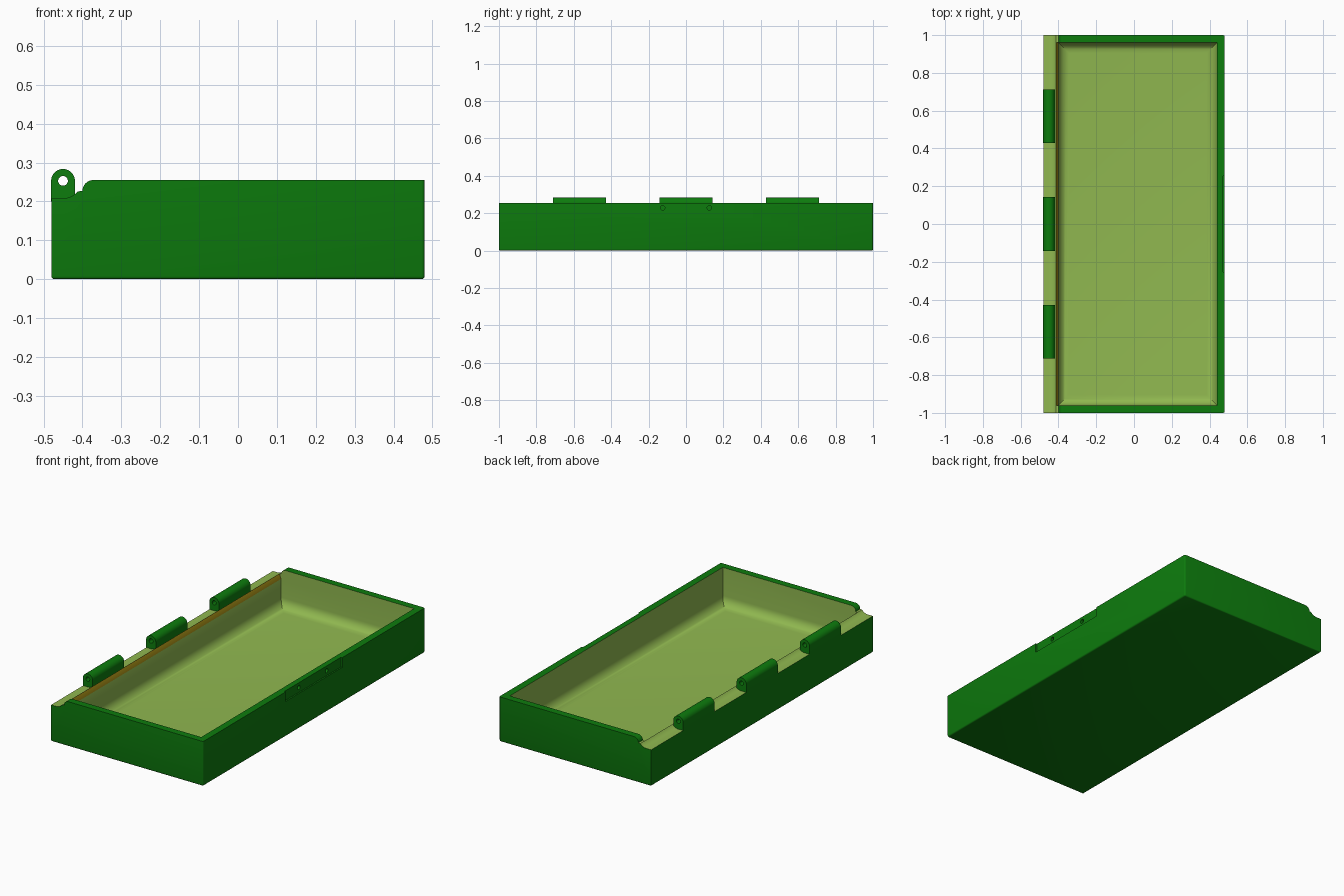
import bpy, bmesh, math
from mathutils import Matrix

if "Cube" in bpy.data.objects:
    bpy.data.objects.remove(bpy.data.objects["Cube"])


def material(name, rgb):
    m = bpy.data.materials.new(name)
    m.use_nodes = True
    m.diffuse_color = (*rgb, 1)
    m.node_tree.nodes["Principled BSDF"].inputs["Base Color"].default_value = (*rgb, 1)
    return m


GREEN = material("dark green", (0.004, 0.2, 0.004))
LIGHT = material("light green", (0.28, 0.48, 0.08))
GOLD = material("olive gold", (0.38, 0.27, 0.008))
MATS = [GREEN, LIGHT, GOLD]


def arc(cx, cz, r, a0, a1, n):
    """Points on an arc in the xz plane, angles in degrees."""
    angles = [math.radians(a0 + (a1 - a0) * i / n) for i in range(n + 1)]
    return [(cx + r * math.cos(a), cz + r * math.sin(a)) for a in angles]


def prism(bm, points, y0, y1):
    """Extrude an xz profile along y."""
    face = bm.faces.new([bm.verts.new((x, y0, z)) for x, z in points])
    ext = bmesh.ops.extrude_face_region(bm, geom=[face])["geom"]
    for v in ext:
        if isinstance(v, bmesh.types.BMVert):
            v.co.y = y1
    bmesh.ops.recalc_face_normals(bm, faces=bm.faces)


def box(bm, x0, x1, y0, y1, z0, z1):
    prism(bm, [(x0, z0), (x1, z0), (x1, z1), (x0, z1)], y0, y1)


def cylinder(bm, centre, radius, length, axis):
    turn = Matrix.Rotation(math.pi / 2, 4, "Y" if axis == "X" else "X")
    bmesh.ops.create_cone(bm, cap_ends=True, segments=32, radius1=radius, radius2=radius,
                          depth=length, matrix=Matrix.Translation(centre) @ turn)


def bevel(bm, test, width, segments):
    edges = [e for e in bm.edges if test(*e.verts)]
    bmesh.ops.bevel(bm, geom=edges, offset=width, offset_type="OFFSET",
                    segments=segments, profile=0.5, affect="EDGES")


def finish(name, bm):
    mesh = bpy.data.meshes.new(name)
    bm.to_mesh(mesh)
    bm.free()
    for m in MATS:
        mesh.materials.append(m)
    ob = bpy.data.objects.new(name, mesh)
    bpy.context.collection.objects.link(ob)
    return ob


def activate(ob):
    bpy.ops.object.select_all(action="DESELECT")
    ob.select_set(True)
    bpy.context.view_layer.objects.active = ob


def cut(ob, cutter):
    cutter.hide_render = True
    mod = ob.modifiers.new("cut", "BOOLEAN")
    mod.operation = "DIFFERENCE"
    mod.solver = "EXACT"
    mod.object = cutter
    activate(ob)
    bpy.ops.object.modifier_apply(modifier=mod.name)
    bpy.data.objects.remove(cutter)


def smooth(ob):
    activate(ob)
    bpy.ops.object.shade_smooth_by_angle(angle=math.radians(35))


# Tray body: side profile with hinge ledge, scoop and rounded shoulder
W, H = 0.48, 0.255
profile = [(-W, 0), (W, 0), (W, H)]
profile += arc(-0.372, 0.227, 0.028, 90, 180, 8)
profile += arc(-0.45, 0.258, 0.05, -40, -90, 8)
profile += [(-W, 0.208)]
bm = bmesh.new()
prism(bm, profile, -1, 1)
bm.normal_update()
for f in bm.faces:
    c = f.calc_center_median()
    f.material_index = int(f.normal.z > 0.3 and c.x < -0.402)
bevel(bm, lambda a, b: max(a.co.z, b.co.z) < 0.001
      or min(a.co.x, b.co.x) > W - 0.001 and abs(a.co.y - b.co.y) < 0.001, 0.008, 3)
tray = finish("tray_body", bm)

# Cavity with a filleted floor and a sloped lip beside the hinge
bm = bmesh.new()
prism(bm, [(-0.40, 0.04), (0.44, 0.04), (0.44, 0.3), (-0.446, 0.3), (-0.40, 0.2)], -0.96, 0.96)
bevel(bm, lambda a, b: max(a.co.z, b.co.z) < 0.05, 0.055, 8)
bm.normal_update()
for f in bm.faces:
    is_lip = f.normal.x < -0.5 and f.calc_center_median().z > 0.2
    f.material_index = 2 if is_lip else 1
cut(tray, finish("cavity_cutter", bm))

# Shallow latch recess and its two screw holes
bm = bmesh.new()
box(bm, 0.472, 0.6, -0.255, 0.255, 0.2, 0.3)
cut(tray, finish("recess_cutter", bm))
bm = bmesh.new()
for y in (-0.125, 0.125):
    cylinder(bm, (0.475, y, 0.228), 0.012, 0.04, "X")
cut(tray, finish("screw_hole_cutter", bm))
smooth(tray)

# Hinge knuckles with a pin hole
PIN = (-0.45, 0.253)
for name, y in (("front", -0.57), ("middle", 0), ("back", 0.57)):
    bm = bmesh.new()
    outline = arc(*PIN, 0.0305, 0, 180, 20) + [(-0.4805, 0.2), (-0.4195, 0.2)]
    prism(bm, outline, y - 0.142, y + 0.142)
    knuckle = finish(name + "_hinge_knuckle", bm)
    bm = bmesh.new()
    cylinder(bm, (PIN[0], y, PIN[1]), 0.0125, 0.4, "Y")
    cut(knuckle, finish("pin_hole_cutter", bm))
    smooth(knuckle)
